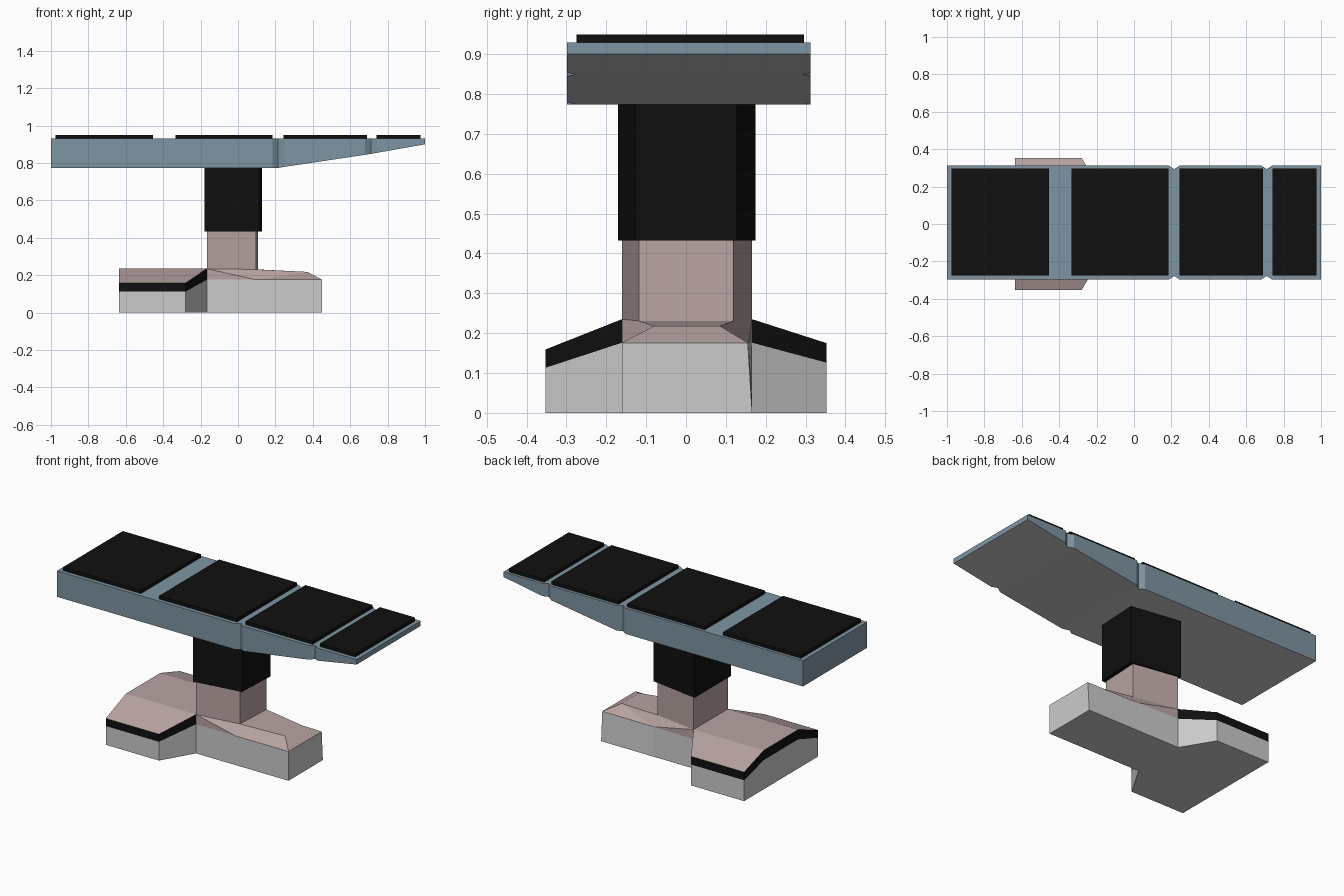
import bpy, bmesh

if "Cube" in bpy.data.objects:
    bpy.data.objects.remove(bpy.data.objects["Cube"])


def material(name, r, g, b):
    m = bpy.data.materials.new(name)
    m.diffuse_color = (r, g, b, 1)
    m.use_nodes = True
    m.node_tree.nodes["Principled BSDF"].inputs["Base Color"].default_value = m.diffuse_color
    return m


BLACK = material("black", 0.005, 0.005, 0.005)
BLUE = material("slate_blue", 0.21, 0.30, 0.36)
PINK = material("dusty_pink", 0.48, 0.37, 0.36)
GREY = material("plain_grey", 0.8, 0.8, 0.8)


def loft(name, rings, mats=(), pick=None, triangulate=False):
    """Skin equal-length closed rings and cap both ends; pick(normal) gives the slot."""
    bm = bmesh.new()
    rows = [[bm.verts.new(p) for p in ring] for ring in rings]
    n = len(rows[0])
    for a, b in zip(rows, rows[1:]):
        for i in range(n):
            j = (i + 1) % n
            bm.faces.new((a[i], a[j], b[j], b[i]))
    bm.faces.new(rows[0][::-1])
    bm.faces.new(rows[-1])
    if triangulate:
        sides = [f for f in bm.faces if len(f.verts) == 4]
        bmesh.ops.triangulate(bm, faces=sides, quad_method='SHORT_EDGE')
    bmesh.ops.recalc_face_normals(bm, faces=bm.faces[:])
    bm.normal_update()
    if pick:
        for f in bm.faces:
            f.material_index = pick(f.normal)
    me = bpy.data.meshes.new(name)
    bm.to_mesh(me)
    bm.free()
    for m in mats:
        me.materials.append(m)
    ob = bpy.data.objects.new(name, me)
    bpy.context.collection.objects.link(ob)
    return ob


def at_z(outline, z):
    return [(x, y, z) for x, y in outline]


def box(name, x0, x1, y0, y1, z0, z1, mats):
    o = [(x0, y0), (x1, y0), (x1, y1), (x0, y1)]
    return loft(name, [at_z(o, z0), at_z(o, z1)], mats)


# Table top: tapered end, V notches in both long edges, plain underside
def top_ring(x, zb, inset):
    y0, y1 = -0.298 + inset, 0.313 - inset
    return [(x, y0, zb), (x, y1, zb), (x, y1, 0.93), (x, y0, 0.93)]


stations = [(-1, 0.774, 0), (0.185, 0.774, 0), (0.215, 0.774, 0.02), (0.245, 0.779, 0),
            (0.68, 0.844, 0), (0.71, 0.849, 0.02), (0.74, 0.854, 0), (1, 0.90, 0)]
loft("table_top", [top_ring(*s) for s in stations], (BLUE, GREY),
     lambda n: 1 if n.z < -0.5 else 0)

# Cushions
for i, (x0, x1) in enumerate([(-0.975, -0.455), (-0.333, 0.185), (0.243, 0.69), (0.74, 0.975)]):
    box(f"cushion_{i + 1}", x0, x1, -0.275, 0.296, 0.925, 0.95, (BLACK,))

# Column and its black sleeve, narrower toward +x
column = [(-0.167, -0.161), (0.095, -0.118), (0.106, 0.119), (-0.167, 0.166)]
sleeve = [(-0.180, -0.171), (0.115, -0.127), (0.128, 0.127), (-0.180, 0.175)]
loft("column", [at_z(column, 0.17), at_z(column, 0.45)], (PINK,))
loft("column_sleeve", [at_z(sleeve, 0.433), at_z(sleeve, 0.775)], (BLACK,))


# Wide rear foot: rows across y with right end, band bottom and band top
rows = [(-0.353, -0.28, 0.113, 0.159), (-0.161, -0.167, 0.176, 0.235),
        (0.166, -0.167, 0.176, 0.235), (0.353, -0.28, 0.126, 0.175)]


def foot_ring(y, xr, z0, z1):
    return [(-0.635, y, z0), (xr, y, z0), (xr, y, z1), (-0.635, y, z1)]


loft("rear_foot", [foot_ring(y, x, 0, b) for y, x, b, t in rows])
loft("rear_foot_cover", [foot_ring(y, x, b, t) for y, x, b, t in rows], (BLACK, PINK),
     lambda n: 1 if n.z > 0.5 else 0)

# Narrow front foot with sloped cover
low = [(-0.167, -0.161), (0.095, -0.161), (0.45, -0.161),
       (0.45, 0.155), (0.106, 0.158), (-0.167, 0.166)]
base = [(x, y if y < 0 else 0.166) for x, y in low]
loft("front_foot", [at_z(base, 0), at_z(low, 0.176)])
high = [(-0.167, -0.161, 0.235), (0.095, -0.118, 0.231), (0.37, -0.08, 0.218),
        (0.37, 0.085, 0.218), (0.106, 0.119, 0.231), (-0.167, 0.166, 0.235)]
loft("front_foot_cover", [at_z(low, 0.176), high], (PINK,), triangulate=True)
